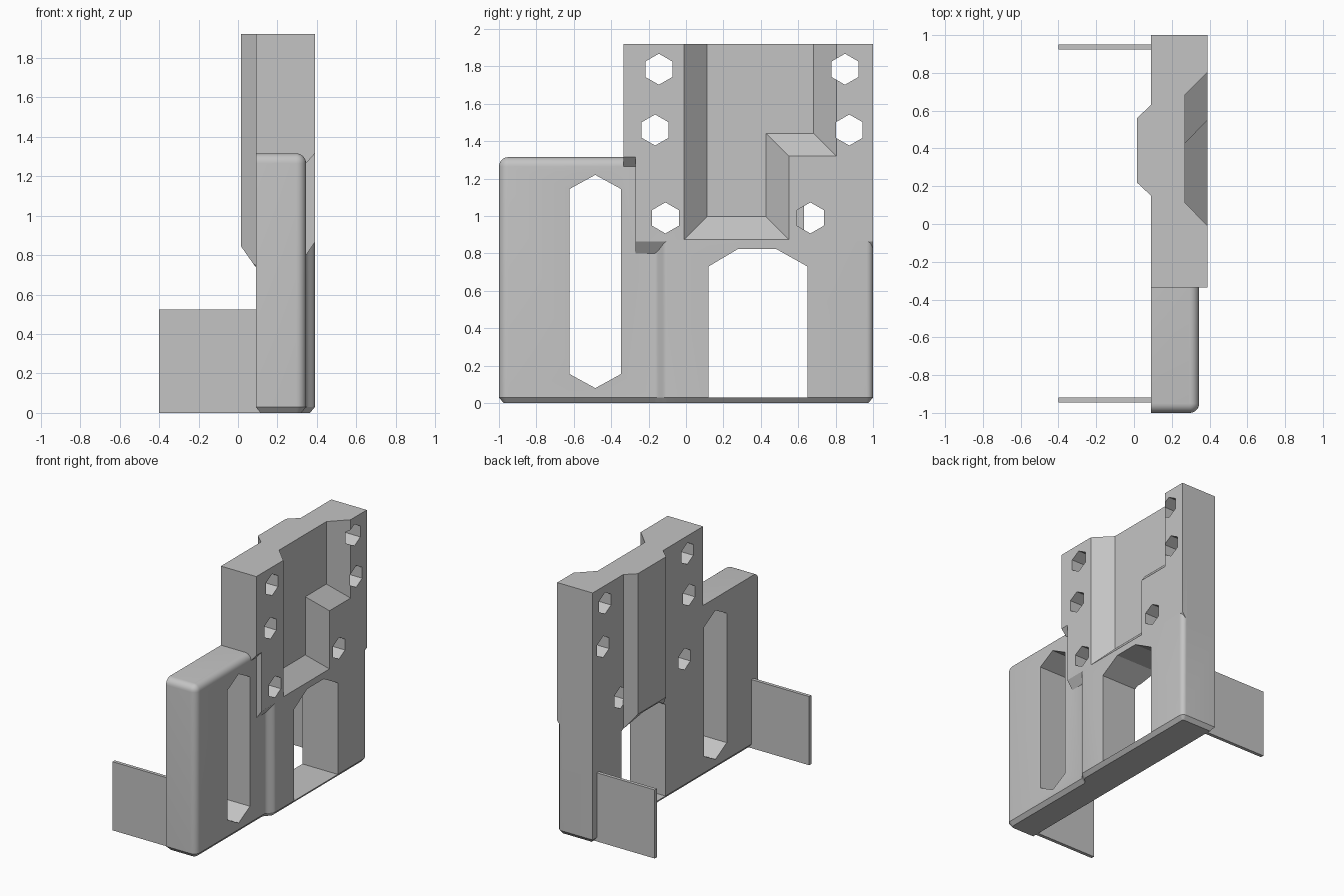
import bpy, bmesh
from math import sin, cos, pi

if "Cube" in bpy.data.objects:
    bpy.data.objects.remove(bpy.data.objects["Cube"])

grey = bpy.data.materials.new("plain grey")
grey.use_nodes = True
COLOUR = (0.55, 0.55, 0.55, 1)
grey.diffuse_color = COLOUR
grey.node_tree.nodes["Principled BSDF"].inputs["Base Color"].default_value = COLOUR


def loft(name, rings):
    """Solid skinned through rings of equal point count, capped at both ends."""
    bm = bmesh.new()
    loops = [[bm.verts.new(p) for p in ring] for ring in rings]
    n = len(loops[0])
    for a, b in zip(loops, loops[1:]):
        for i in range(n):
            j = (i + 1) % n
            bm.faces.new((a[i], a[j], b[j], b[i]))
    bm.faces.new(loops[0])
    bm.faces.new(loops[-1])
    bmesh.ops.recalc_face_normals(bm, faces=bm.faces)
    mesh = bpy.data.meshes.new(name)
    bm.to_mesh(mesh)
    bm.free()
    mesh.materials.append(grey)
    ob = bpy.data.objects.new(name, mesh)
    bpy.context.collection.objects.link(ob)
    return ob


def side_loft(name, *sections):
    """Loft along x through (x, [(y, z), ...]) sections."""
    return loft(name, [[(x, y, z) for y, z in pts] for x, pts in sections])


def through(name, pts):
    return side_loft(name, (-0.2, pts), (0.6, pts))


def combine(target, other, operation):
    mod = target.modifiers.new(operation.title(), 'BOOLEAN')
    mod.operation, mod.solver, mod.object = operation, 'EXACT', other
    bpy.context.view_layer.objects.active = target
    bpy.ops.object.modifier_apply(modifier=mod.name)
    bpy.data.objects.remove(other)


def long_hex(y, z, half_w, half_h, shoulder):
    return [(y, z + half_h), (y + half_w, z + shoulder), (y + half_w, z - shoulder),
            (y, z - half_h), (y - half_w, z - shoulder), (y - half_w, z + shoulder)]


# Lower body: stepped plan with rounded corners, chamfered foot, rounded top
def plan(z, inset, back):
    x0, x1, x2 = 0.09 + back, 0.345 - inset, 0.39 - inset
    y0, y1 = -1 + inset, 1 - inset
    r = max(0.05 - inset, 0.001)
    s = max(0.035 - inset, 0.001)
    turns = [i * pi / 12 for i in range(7)]
    pts = [(x0, y0)]
    pts += [(x1 - r + r * sin(t), y0 + r - r * cos(t)) for t in turns]
    for i in range(9):
        u = i / 8
        pts.append((x1 + (x2 - x1) * u * u * (3 - 2 * u), -0.17 + 0.07 * u))
    pts += [(x2 - s + s * cos(t), y1 - s + s * sin(t)) for t in turns]
    pts.append((x0, y1))
    return [(x, y, z) for x, y in pts]


rings = [plan(0, 0.025, 0.025), plan(0.03, 0, 0)]
for i in range(7):
    t = i * pi / 12
    rings.append(plan(1.265 + 0.05 * sin(t), 0.05 * (1 - cos(t)), 0))
body = loft("bracket_body", rings)


# Upper plate with sloped undersides where it overhangs the lower body
def plate(drop):
    return [(-0.335, 1.92), (-0.335, 1.315 - drop), (-0.27, 1.315 - drop),
            (-0.27, 0.865 - drop * 1.3), (1, 0.865 - drop * 1.3), (1, 1.92)]


upper = side_loft("upper_plate", (0.09, plate(0.05)), (0.345, plate(0.05)), (0.39, plate(0)))
combine(body, upper, 'UNION')


# Stepped pocket with sloping walls, open at the top
def pocket(d):
    a, b, c = -0.01 + d, 0.55 - d, 0.805 - d
    low, step, top = 0.875 + d, 1.32 + d, 2.1
    return [(a, top), (a, low), (b, low), (b, step), (c, step), (c, top)]


combine(body, side_loft("pocket_cutter", (0.27, pocket(0.122)), (0.41, pocket(-0.02))),
        'DIFFERENCE')

# Hexagonal bolt holes and the long slot
for y, z in [(-0.145, 1.785), (-0.165, 1.46), (-0.11, 0.99),
             (0.85, 1.785), (0.873, 1.46), (0.665, 0.99)]:
    combine(body, through("hole_cutter", long_hex(y, z, 0.072, 0.083, 0.0415)), 'DIFFERENCE')
combine(body, through("slot_cutter", long_hex(-0.485, 0.65, 0.137, 0.57, 0.495)), 'DIFFERENCE')


# Raised ridge behind the pocket, then the arch through everything
def ridge(w, low):
    return [(0.39 - w, low), (0.39 + w, low), (0.39 + w, 1.92), (0.39 - w, 1.92)]


combine(body, side_loft("ridge", (0.015, ridge(0.17, 0.845)), (0.092, ridge(0.242, 0.735))),
        'UNION')
combine(body, through("arch_cutter", [(0.12, 0.03), (0.12, 0.73), (0.28, 0.825),
                                      (0.48, 0.825), (0.65, 0.73), (0.65, 0.03)]),
        'DIFFERENCE')

# Smooth rounded edges, keep the rest sharp
bpy.ops.object.select_all(action='DESELECT')
body.select_set(True)
bpy.context.view_layer.objects.active = body
bpy.ops.object.shade_smooth_by_angle(angle=pi / 7)

# Thin flaps on the back
for name, y in (("front_flap", -0.932), ("back_flap", 0.937)):
    outline = [(y - 0.013, 0), (y + 0.013, 0), (y + 0.013, 0.525), (y - 0.013, 0.525)]
    side_loft(name, (-0.4, outline), (0.12, outline))
